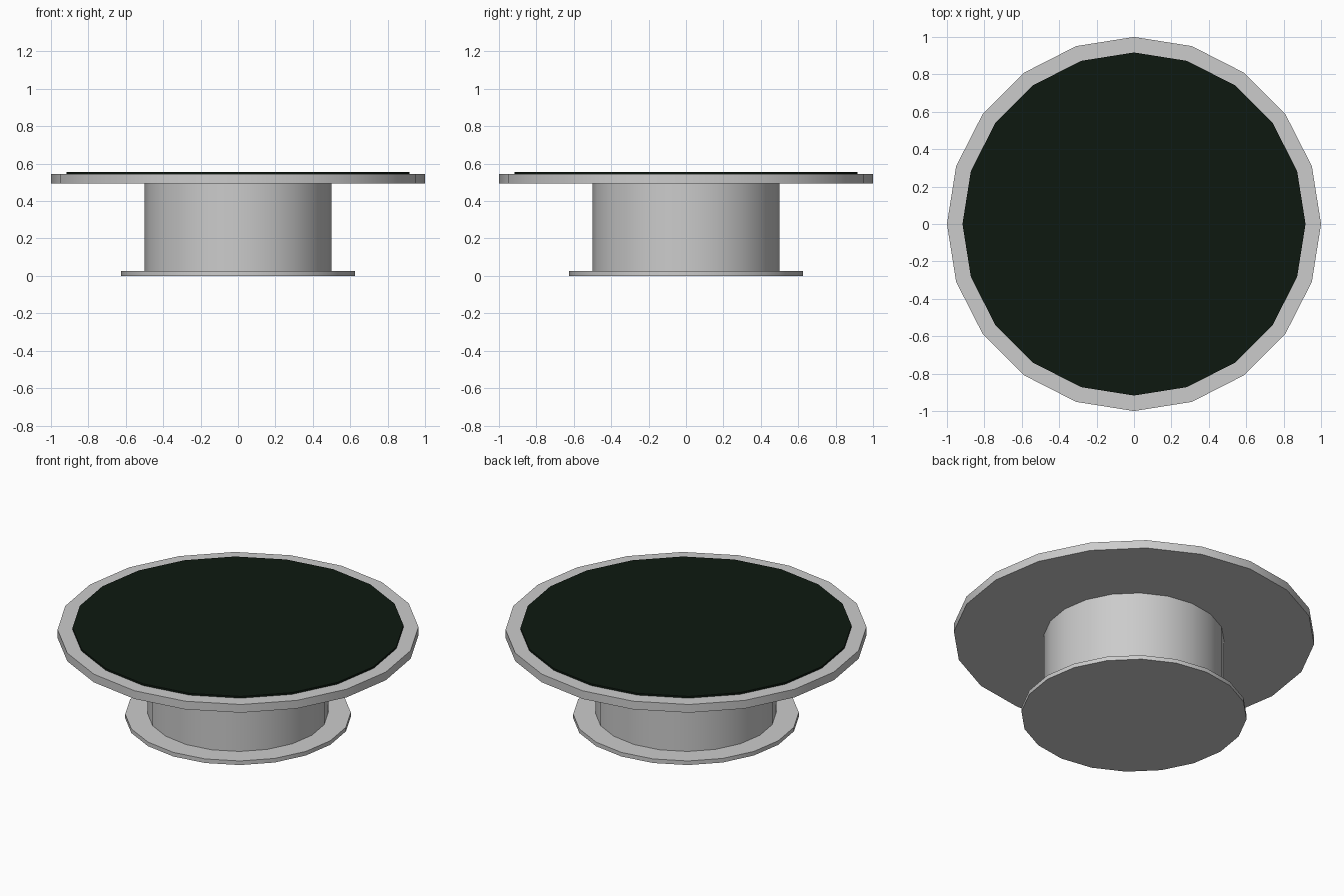
import bpy
import math

if "Cube" in bpy.data.objects:
    bpy.data.objects.remove(bpy.data.objects["Cube"])

SIDES = 20


def disc(name, radius, z0, z1, color=None):
    """Upright 20-sided cylinder from z0 to z1."""
    bpy.ops.mesh.primitive_cylinder_add(
        vertices=SIDES, radius=radius, depth=z1 - z0, location=(0, 0, (z0 + z1) / 2))
    ob = bpy.context.object
    ob.name = name
    bpy.ops.object.shade_smooth_by_angle(angle=math.radians(30))
    if color:
        mat = bpy.data.materials.new(name + "_color")
        mat.diffuse_color = color
        mat.use_nodes = True
        mat.node_tree.nodes["Principled BSDF"].inputs["Base Color"].default_value = mat.diffuse_color
        ob.data.materials.append(mat)
    return ob


# Foot plate, thick column, round table top
disc("base_plate", 0.625, 0.0, 0.025)
disc("column", 0.5, 0.025, 0.495)
disc("table_top", 1.0, 0.495, 0.545)
# Thin, very dark green surface inlay
disc("surface_inlay", 0.917, 0.545, 0.556, (0.0042, 0.0095, 0.005, 1))
